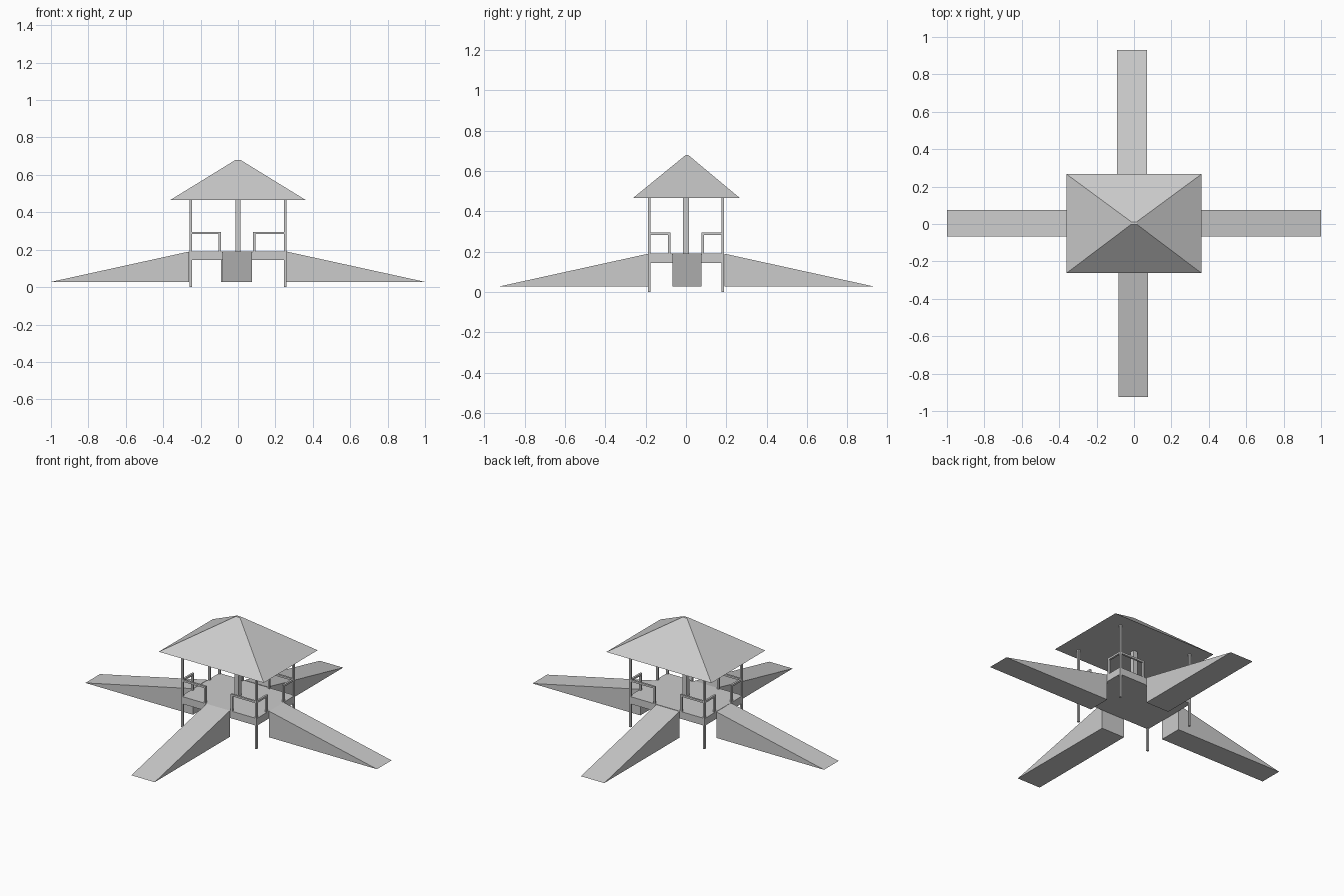
import bpy, bmesh

if "Cube" in bpy.data.objects:
    bpy.data.objects.remove(bpy.data.objects["Cube"])


def mesh_object(name, verts, faces):
    mesh = bpy.data.meshes.new(name)
    mesh.from_pydata(verts, [], faces)
    bm = bmesh.new()
    bm.from_mesh(mesh)
    bmesh.ops.recalc_face_normals(bm, faces=bm.faces)
    bm.to_mesh(mesh)
    bm.free()
    obj = bpy.data.objects.new(name, mesh)
    bpy.context.collection.objects.link(obj)
    return obj


def loft(name, lower, upper):
    """Solid between two four-point loops."""
    faces = [(3, 2, 1, 0), (4, 5, 6, 7)]
    faces += [(i, (i + 1) % 4, 4 + (i + 1) % 4, 4 + i) for i in range(4)]
    return mesh_object(name, lower + upper, faces)


def rect(x0, x1, y0, y1, z):
    return [(x0, y0, z), (x1, y0, z), (x1, y1, z), (x0, y1, z)]


def box(name, x0, x1, y0, y1, z0, z1):
    x0, x1 = sorted((x0, x1))
    y0, y1 = sorted((y0, y1))
    return loft(name, rect(x0, x1, y0, y1, z0), rect(x0, x1, y0, y1, z1))


def ramp(name, axis, near, far, side0, side1):
    """Wedge running outward along the x or y axis."""
    profile = [(near, 0.028), (far, 0.028), (near, 0.19)]
    verts = []
    for s in (side0, side1):
        for d, z in profile:
            verts.append((d, s, z) if axis == "x" else (s, d, z))
    faces = [(0, 1, 2), (5, 4, 3), (0, 3, 4, 1), (1, 4, 5, 2), (2, 5, 3, 0)]
    return mesh_object(name, verts, faces)


# Raised deck
box("deck", -0.26, 0.26, -0.188, 0.188, 0.145, 0.19)

# Hipped roof with a tiny flat peak
loft("roof", rect(-0.36, 0.36, -0.262, 0.266, 0.467),
     rect(-0.015, 0.015, -0.002, 0.012, 0.679))

# Thick post in the middle
box("centre_post", -0.014, 0.014, -0.014, 0.014, 0.19, 0.47)

# Corner posts and L-shaped railings
T = 0.006
PX, PY, RAIL = 0.253, 0.182, 0.289
for sx in (-1, 1):
    for sy in (-1, 1):
        cx, cy = sx * PX, sy * PY
        ex = 0.087 if sx > 0 else -0.097
        ey = sy * 0.083
        box("corner_post", cx - T, cx + T, cy - T, cy + T, 0, 0.47)
        box("front_rail", cx, ex - sx * T, cy - T, cy + T, RAIL - T, RAIL + T)
        box("front_rail_post", ex - T, ex + T, cy - T, cy + T, 0.19, RAIL)
        box("side_rail", cx - T, cx + T, cy, ey - sy * T, RAIL - T, RAIL + T)
        box("side_rail_post", cx - T, cx + T, ey - T, ey + T, 0.19, RAIL)

# Four access ramps
ramp("right_ramp", "x", 0.26, 1.0, -0.067, 0.076)
ramp("left_ramp", "x", -0.262, -1.0, -0.067, 0.076)
ramp("back_ramp", "y", 0.192, 0.93, -0.09, 0.07)
ramp("front_ramp", "y", -0.188, -0.925, -0.084, 0.076)
